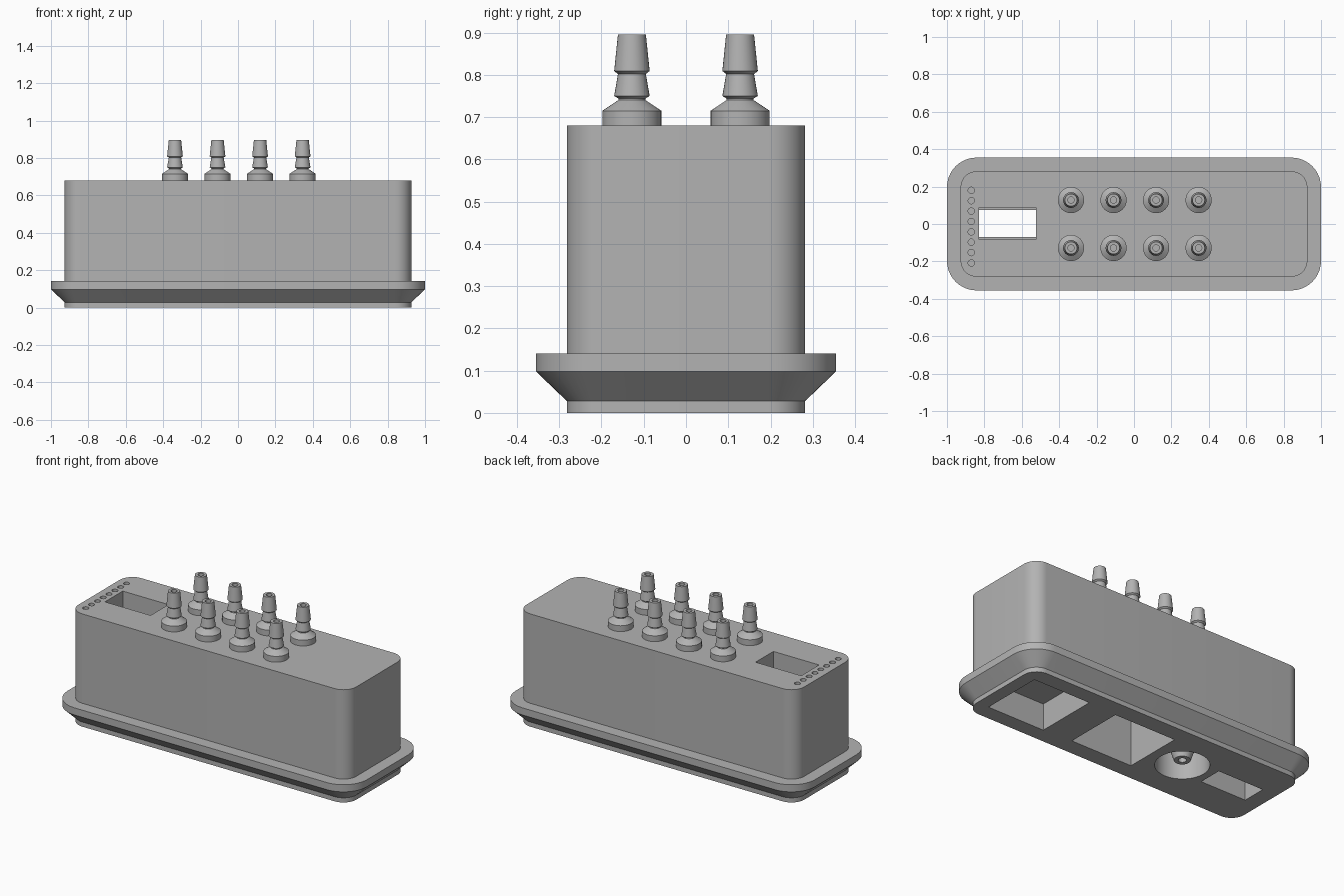
import bpy, bmesh, math
from mathutils import Matrix

cube = bpy.data.objects.get("Cube")
if cube:
    bpy.data.objects.remove(cube, do_unlink=True)

grey = bpy.data.materials.new("plain grey")
grey.use_nodes = True
COLOUR = (0.45, 0.45, 0.45, 1)
grey.diffuse_color = COLOUR
grey.node_tree.nodes["Principled BSDF"].inputs["Base Color"].default_value = COLOUR


def finish(name, bm, smooth=True):
    bmesh.ops.recalc_face_normals(bm, faces=bm.faces)
    mesh = bpy.data.meshes.new(name)
    bm.to_mesh(mesh)
    bm.free()
    mesh.materials.append(grey)
    obj = bpy.data.objects.new(name, mesh)
    bpy.context.collection.objects.link(obj)
    if smooth:
        shade(obj)
    return obj


def select(obj):
    bpy.ops.object.select_all(action="DESELECT")
    obj.select_set(True)
    bpy.context.view_layer.objects.active = obj


def shade(obj):
    select(obj)
    bpy.ops.object.shade_smooth_by_angle(angle=math.radians(30))


def rounded_ring(bm, hx, hy, r, z, steps=10):
    """Ring of vertices around a rounded rectangle."""
    ring = []
    for q, (sx, sy) in enumerate([(1, 1), (-1, 1), (-1, -1), (1, -1)]):
        for i in range(steps + 1):
            a = (q + i / steps) * math.pi / 2
            ring.append(bm.verts.new((sx * (hx - r) + r * math.cos(a),
                                      sy * (hy - r) + r * math.sin(a), z)))
    return ring


def bridge(bm, a, b):
    n = len(a)
    for i in range(n):
        bm.faces.new((a[i], a[(i + 1) % n], b[(i + 1) % n], b[i]))


def loft(bm, rings):
    for a, b in zip(rings, rings[1:]):
        bridge(bm, a, b)
    bm.faces.new(rings[0])
    bm.faces.new(rings[-1])


def lathe(bm, profile, x=0, y=0, sides=32):
    """Solid of revolution from (radius, height) points."""
    rings = [[bm.verts.new((x + r * math.cos(2 * math.pi * i / sides),
                            y + r * math.sin(2 * math.pi * i / sides), z))
              for i in range(sides)] for r, z in profile]
    loft(bm, rings)


def box(bm, x0, x1, y0, y1, z0, z1):
    mat = (Matrix.Translation(((x0 + x1) / 2, (y0 + y1) / 2, (z0 + z1) / 2))
           @ Matrix.Diagonal((x1 - x0, y1 - y0, z1 - z0, 1)))
    bmesh.ops.create_cube(bm, size=1, matrix=mat)


# Housing with its tapered flange
TOP = 0.68
bm = bmesh.new()
sections = [(0.927, 0.282, 0.085, 0), (0.927, 0.282, 0.085, 0.028),
            (1.0, 0.355, 0.158, 0.098), (1.0, 0.355, 0.158, 0.141),
            (0.927, 0.282, 0.085, 0.141), (0.927, 0.282, 0.085, TOP)]
loft(bm, [rounded_ring(bm, *s) for s in sections])
housing = finish("housing", bm, smooth=False)

# Cutter: pockets below, through slot, port recess and pin holes
bm = bmesh.new()
box(bm, 0.47, 0.85, -0.19, 0.19, -0.1, 0.16)
box(bm, -0.13, 0.28, -0.18, 0.18, -0.1, 0.5)
box(bm, -0.83, -0.525, -0.07, 0.075, -0.1, TOP + 0.1)
PORT_X = -0.335
lathe(bm, [(0.147, -0.1), (0.147, 0.2)], PORT_X, 0, 48)
for i in range(8):
    lathe(bm, [(0.017, TOP - 0.03), (0.017, TOP + 0.05)], -0.87, 0.18 - 0.0555 * i, 20)
cutter = finish("cutter", bm, smooth=False)
cutter.hide_render = True

# Second cutter widens the upper mouth of the slot
bm = bmesh.new()
box(bm, -0.83, -0.525, -0.083, 0.087, TOP - 0.12, TOP + 0.1)
mouth = finish("slot_mouth_cutter", bm, smooth=False)
mouth.hide_render = True

select(housing)
for tool in (cutter, mouth):
    mod = housing.modifiers.new("cut", "BOOLEAN")
    mod.operation = "DIFFERENCE"
    mod.solver = "EXACT"
    mod.object = tool
    bpy.ops.object.modifier_apply(modifier=mod.name)
    bpy.data.objects.remove(tool, do_unlink=True)
shade(housing)

# Hollow tapered nozzle inside the port recess
bm = bmesh.new()
lathe(bm, [(0.1, 0.2), (0.045, 0.03), (0.022, 0.03), (0.022, 0.15)], PORT_X, 0, 48)
finish("port_nozzle", bm)

# Barbed hose fittings in two rows of four
barb = [(0.07, 0), (0.07, 0.035), (0.04, 0.055), (0.032, 0.06), (0.032, 0.064),
        (0.042, 0.07), (0.033, 0.122), (0.042, 0.129), (0.033, 0.216),
        (0.017, 0.216), (0.017, 0.06)]
for row, y in (("front", -0.128), ("back", 0.128)):
    for i in range(4):
        bm = bmesh.new()
        lathe(bm, [(r, TOP + z) for r, z in barb], -0.337 + 0.2275 * i, y)
        finish(f"{row}_hose_barb_{i + 1}", bm)
